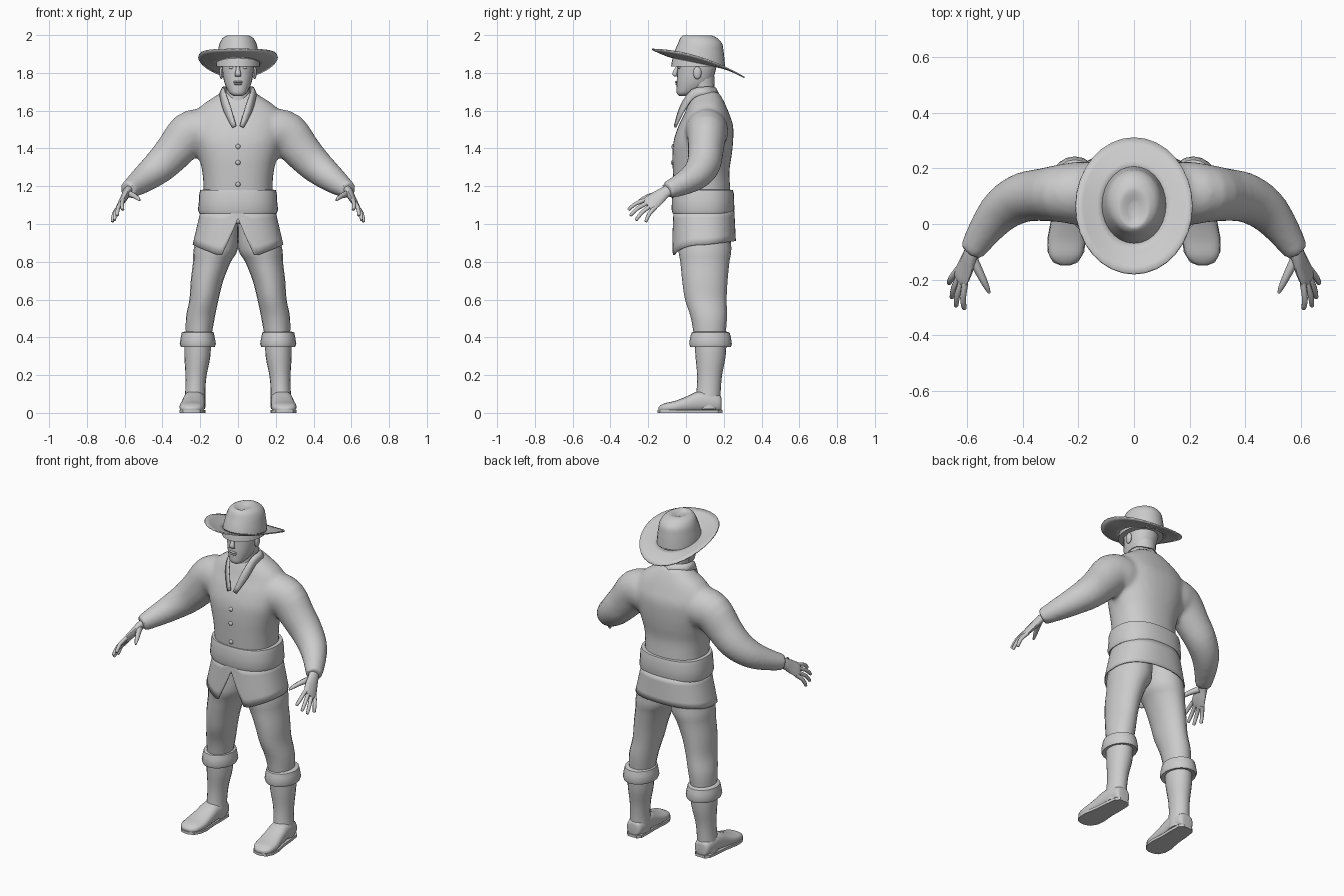
import bpy, bmesh, math
from mathutils import Vector as V

grey = bpy.data.materials.new("plain_grey")
grey.diffuse_color = (0.6, 0.6, 0.6, 1)


def finish(name, bm, angle=50):
    bmesh.ops.recalc_face_normals(bm, faces=bm.faces)
    me = bpy.data.meshes.new(name)
    bm.to_mesh(me)
    bm.free()
    me.materials.append(grey)
    me.shade_smooth()
    me.set_sharp_from_angle(angle=math.radians(angle))
    ob = bpy.data.objects.new(name, me)
    bpy.context.collection.objects.link(ob)
    return ob


def spline(pts, k):
    """Catmull-Rom subdivision of any-dimension points."""
    if k == 1:
        return pts
    out = []
    for i in range(len(pts) - 1):
        q = [pts[max(i - 1, 0)], pts[i], pts[i + 1], pts[min(i + 2, len(pts) - 1)]]
        for j in range(k):
            t = j / k
            out.append(tuple(0.5 * (2 * b + (c - a) * t + (2 * a - 5 * b + 4 * c - d) * t * t
                                    + (3 * b - a - 3 * c + d) * t ** 3) for a, b, c, d in zip(*q)))
    return out + [pts[-1]]


def tube(bm, pts, u=(1, 0, 0), axis=None, n=20, k=3, power=2.0, side=1):
    """Loft of superellipse rings (x, y, z, radius_u, radius_v), capped."""
    pts = spline(pts, k)
    rings = []
    for i, p in enumerate(pts):
        c = V(p[:3])
        t = V(axis) if axis else V(pts[min(i + 1, len(pts) - 1)][:3]) - V(pts[max(i - 1, 0)][:3])
        t.normalize()
        a = V(u) - t * t.dot(V(u))
        a.normalize()
        b = t.cross(a)
        ring = []
        for j in range(n):
            w = 2 * math.pi * j / n
            cs, sn = math.cos(w), math.sin(w)
            q = c + a * p[3] * math.copysign(abs(cs) ** (2 / power), cs) \
                  + b * p[4] * math.copysign(abs(sn) ** (2 / power), sn)
            ring.append(bm.verts.new((q.x * side, q.y, q.z)))
        rings.append(ring)
    for r, s in zip(rings, rings[1:]):
        for j in range(n):
            bm.faces.new((r[j], r[(j + 1) % n], s[(j + 1) % n], s[j]))
    bm.faces.new(rings[0])
    bm.faces.new(rings[-1])


def column(bm, rows, x=0, **kw):
    """Vertical loft from rows (z, centre_y, half_width, half_depth)."""
    tube(bm, [(x, cy, z, w, d) for z, cy, w, d in rows], axis=(0, 0, 1), **kw)


def ball(name, loc, size, seg=12):
    bm = bmesh.new()
    bmesh.ops.create_uvsphere(bm, u_segments=seg, v_segments=8, radius=1)
    for v in bm.verts:
        v.co = V(a * b + c for a, b, c in zip(v.co, size, loc))
    return finish(name, bm)


def sheet(name, rows, thick, closed=False):
    """Thin surface through rows of points."""
    bm = bmesh.new()
    vs = [[bm.verts.new(p) for p in r] for r in rows]
    m = len(vs[0])
    for r, s in zip(vs, vs[1:]):
        for j in range(m if closed else m - 1):
            bm.faces.new((r[j], r[(j + 1) % m], s[(j + 1) % m], s[j]))
    ob = finish(name, bm)
    mod = ob.modifiers.new("thickness", "SOLIDIFY")
    mod.thickness, mod.offset = thick, 0
    return ob


# Coat: torso and sleeves fused into one skin
bm = bmesh.new()
column(bm, [(1.0, .09, .185, .15), (1.1, .09, .185, .15), (1.18, .085, .182, .15),
            (1.28, .08, .19, .15), (1.36, .085, .21, .157), (1.44, .092, .232, .158),
            (1.52, .105, .24, .145), (1.58, .11, .23, .12), (1.63, .11, .19, .1),
            (1.67, .11, .13, .08), (1.70, .11, .085, .06)], n=32, power=2.3)
for s in (1, -1):
    tube(bm, [(.1, .11, 1.49, .1, .1), (.19, .11, 1.49, .12, .115), (.26, .11, 1.475, .118, .105),
              (.33, .105, 1.395, .104, .095), (.40, .095, 1.32, .094, .09), (.47, .055, 1.26, .08, .08),
              (.53, -.015, 1.215, .064, .064), (.585, -.1, 1.178, .046, .046)], u=(0, 0, 1), side=s)
coat = finish("coat", bm)
rm = coat.modifiers.new("fuse", "REMESH")
rm.mode, rm.voxel_size, rm.use_smooth_shade = "VOXEL", .014, True
sm = coat.modifiers.new("soften", "SMOOTH")
sm.factor, sm.iterations = .5, 5

# Collar with an open V at the front
outer = [(0, .18, 1.67), (.09, .125, 1.685), (.092, .045, 1.67), (.075, -.01, 1.6), (.03, -.056, 1.51)]
inner = [(0, .155, 1.72), (.072, .11, 1.725), (.072, .03, 1.71), (.04, -.03, 1.62), (.01, -.06, 1.52)]
full = [[(-x, y, z) for x, y, z in reversed(e[1:])] + e for e in (spline(outer, 3), spline(inner, 3))]
sheet("collar", full, .009)

# Buttons
for z, y in ((1.41, -.068), (1.325, -.071), (1.21, -.067)):
    ball("button", (0, y, z), (.013, .009, .013))

# Belt sash
bm = bmesh.new()
column(bm, [(1.055, .09, .185, .14), (1.055, .09, .205, .16), (1.075, .09, .212, .166),
            (1.12, .09, .207, .165), (1.16, .09, .205, .163), (1.18, .09, .2, .158),
            (1.182, .09, .18, .14)], n=36, k=1, power=2.4)
finish("belt", bm)

# Coat skirt with a front notch; the hem height follows the angle
rows = []
for i in range(6):
    f, row = i / 5, []
    for j in range(64):
        w = 2 * math.pi * j / 64
        sn, cs = math.sin(w), -math.cos(w)
        x = math.copysign(abs(sn) ** .85, sn)
        y = math.copysign(abs(cs) ** .85, cs)
        ax = abs(x) * .245
        if cs < 0:
            hem = 1.03 - ax * 2.25 if ax < .09 else .828 + (ax - .09) * .4
        else:
            hem = .89 + .02 * cs
        g = f * (1.07 - hem) / .2
        row.append((x * (.195 + .047 * min(g, 1)), .095 + y * (.158 + .01 * min(g, 1)), 1.07 + (hem - 1.07) * f))
    rows.append(row)
sheet("coat_skirt", rows, .006, True)

for s in (1, -1):
    # Trouser leg
    bm = bmesh.new()
    tube(bm, [(.1, .1, 1.02, .1, .13), (.117, .1, .87, .117, .14), (.138, .1, .8, .1, .13),
              (.164, .1, .7, .086, .12), (.18, .105, .6, .077, .11), (.2, .122, .5, .076, .095),
              (.21, .125, .38, .065, .08)], axis=(0, 0, 1), side=s)
    finish("trouser_leg", bm)
    # Boot shaft
    bm = bmesh.new()
    tube(bm, [(.213, .13, .4, .07, .085), (.215, .13, .3, .069, .08), (.222, .125, .2, .056, .066),
              (.226, .12, .12, .053, .064), (.228, .115, .06, .056, .068), (.23, .115, .02, .056, .068)],
         axis=(0, 0, 1), side=s)
    finish("boot_shaft", bm)
    # Boot foot
    bm = bmesh.new()
    tube(bm, [(.23, .188, .045, .025, .03), (.23, .178, .05, .045, .045), (.23, .12, .06, .056, .055),
              (.234, .06, .058, .058, .055), (.238, 0, .044, .062, .042), (.243, -.06, .032, .067, .031),
              (.246, -.11, .027, .06, .025), (.247, -.135, .022, .042, .018), (.247, -.146, .02, .02, .01)],
         axis=(0, -1, 0), power=2.5, side=s)
    finish("boot_foot", bm)
    # Boot sole, one outline lofted upward
    outline = [(.03, .192), (.05, .17), (.056, .1), (.058, .03), (.069, -.05), (.066, -.1), (.045, -.138), (.015, -.15)]
    loop = [(.23 + .017 * (.19 - y) / .34 + m * w, y) for m, o in ((1, outline), (-1, outline[::-1])) for w, y in o]
    bm = bmesh.new()
    face = bm.faces.new([bm.verts.new((x * s, y, 0)) for x, y in loop])
    ext = bmesh.ops.extrude_face_region(bm, geom=[face])
    for v in ext["geom"]:
        if isinstance(v, bmesh.types.BMVert):
            v.co.z = .016
    finish("boot_sole", bm, 30)
    # Boot cuff
    bm = bmesh.new()
    column(bm, [(.358, .13, .06, .07), (.35, .13, .09, .108), (.365, .13, .096, .113), (.4, .13, .09, .108),
                (.425, .13, .085, .101), (.432, .13, .065, .08)], x=.213, k=1, side=s)
    finish("boot_cuff", bm)

    # Hand: palm, four fingers and thumb
    wide = V((.36, .73, -.58)).normalized()
    bm = bmesh.new()
    tube(bm, [(.575, -.08, 1.185, .03, .025), (.59, -.115, 1.165, .034, .022), (.605, -.155, 1.135, .043, .019),
              (.622, -.19, 1.108, .046, .015), (.628, -.205, 1.098, .04, .009)], u=wide, n=12, side=s)
    tips = [(.61, -.305, 1.075), (.64, -.295, 1.045), (.655, -.265, 1.02), (.665, -.213, 1.012)]
    for off, tip in zip((-.035, -.012, .012, .034), tips):
        base = V((.62, -.187, 1.108)) + wide * off
        mid = base.lerp(V(tip), .55) + V((.006, -.004, .008))
        end = mid.lerp(V(tip), .92)
        tube(bm, [(*base, .012, .012), (*mid, .011, .011), (*end, .009, .009), (*tip, .004, .004)],
             u=wide, n=8, k=2, side=s)
    tube(bm, [(.58, -.125, 1.16, .02, .018), (.555, -.175, 1.152, .015, .015), (.532, -.222, 1.137, .011, .011),
              (.52, -.248, 1.125, .005, .005)], u=wide, n=8, k=2, side=s)
    finish("hand", bm)

    # Ear, brow and eye
    ball("ear", (.088 * s, .06, 1.80), (.011, .022, .034))
    ball("brow", (.036 * s, -.035, 1.846), (.03, .012, .007))
    ball("eye", (.034 * s, -.033, 1.828), (.015, .01, .007))

# Neck and head
bm = bmesh.new()
column(bm, [(1.58, .09, .07, .075), (1.66, .09, .066, .068), (1.72, .085, .066, .066), (1.78, .08, .068, .07)])
finish("neck", bm)
bm = bmesh.new()
column(bm, [(1.677, -.005, .02, .028), (1.69, 0, .042, .048), (1.72, .028, .061, .078), (1.76, .045, .075, .094),
            (1.81, .055, .083, .101), (1.86, .06, .085, .104), (1.93, .06, .08, .1)], n=24, power=2.2)
finish("head", bm)
bm = bmesh.new()
tube(bm, [(0, -.038, 1.845, .009, .008), (0, -.053, 1.815, .011, .012), (0, -.06, 1.793, .017, .013),
          (0, -.052, 1.78, .014, .008)], axis=(0, 0, 1), n=10, k=2)
finish("nose", bm)
ball("upper_lip", (0, -.047, 1.752), (.026, .011, .006))
ball("lower_lip", (0, -.046, 1.741), (.022, .011, .006))

# Hat crown with a dented top
bm = bmesh.new()
column(bm, [(1.835, .064, .117, .143), (1.88, .066, .113, .137), (1.92, .07, .106, .128), (1.955, .074, .098, .117),
            (1.982, .068, .083, .1), (1.997, .06, .06, .078), (1.998, .055, .045, .06), (1.986, .05, .015, .03)], n=28)
finish("hat_crown", bm)

# Hat brim, raised at the front and drooping at the back
rows = []
for i in range(5):
    f, row = i / 4, []
    for j in range(32):
        w = 2 * math.pi * j / 32
        cs, sn = math.cos(w), math.sin(w)
        low = 1.853 - .028 * sn
        rim = 1.885 - .075 * sn - .035 * sn * sn
        row.append((cs * (.108 + .102 * f), .065 + sn * (.135 + .11 * f), low + (rim - low) * f ** 1.2))
    rows.append(row)
sheet("hat_brim", rows, .007, True)
